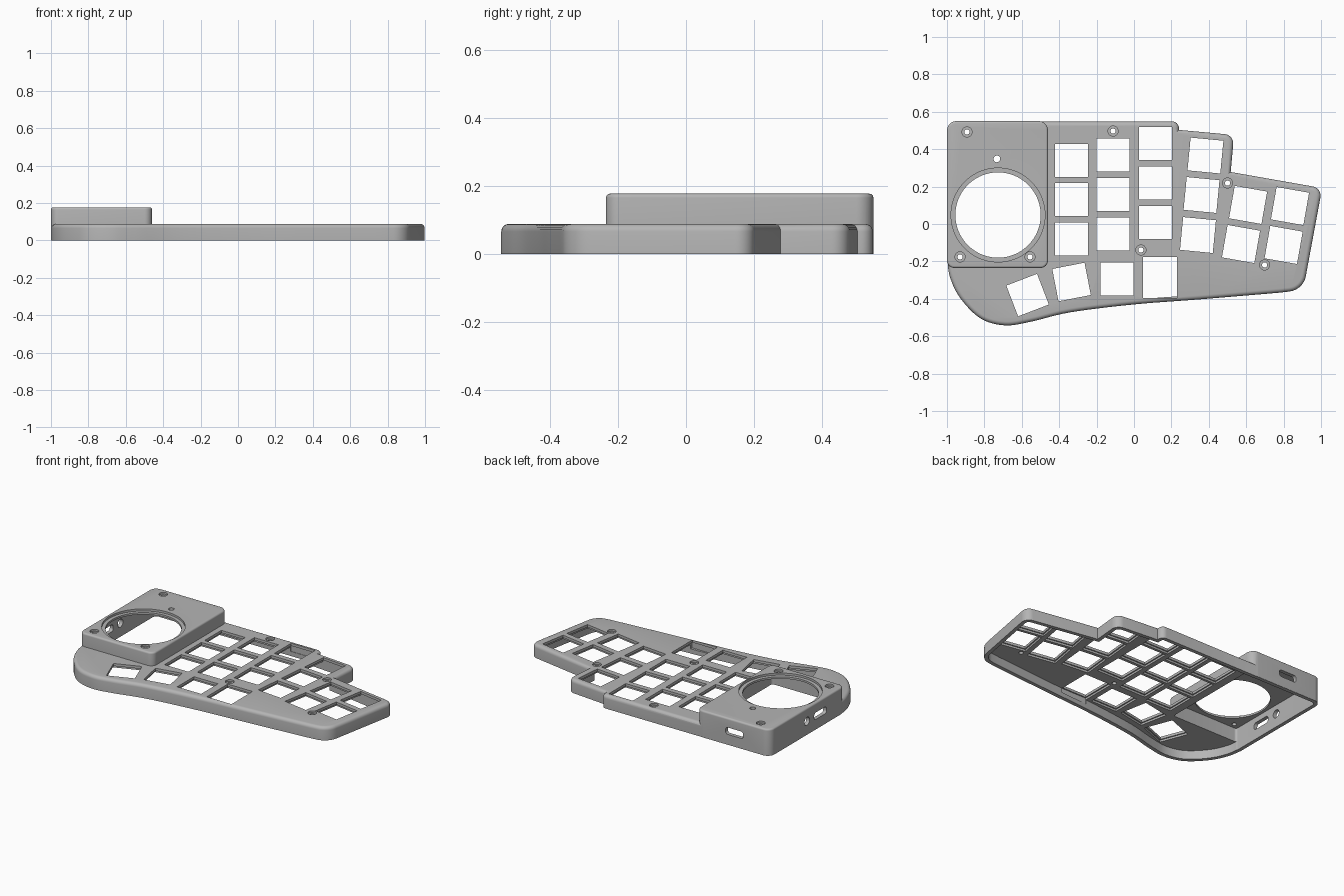
import bpy, bmesh, math
from mathutils import Vector, Matrix

if "Cube" in bpy.data.objects:
    bpy.data.objects.remove(bpy.data.objects["Cube"])

grey = bpy.data.materials.new("plain grey")
grey.use_nodes = True
COL = (0.46, 0.46, 0.46, 1)
grey.diffuse_color = COL
grey.node_tree.nodes["Principled BSDF"].inputs["Base Color"].default_value = COL


def rounded(corners, seg=8):
    """Outline from (x, y, radius) corners."""
    out, n = [], len(corners)
    for i, (x, y, r) in enumerate(corners):
        p = Vector((x, y))
        if r == 0:
            out.append(p)
            continue
        a = (Vector(corners[i - 1][:2]) - p).normalized()
        b = (Vector(corners[(i + 1) % n][:2]) - p).normalized()
        half = a.angle(b) / 2
        c = p + (a + b).normalized() * (r / math.sin(half))
        s = p + a * (r / math.tan(half)) - c
        e = p + b * (r / math.tan(half)) - c
        turn = math.atan2(s.x * e.y - s.y * e.x, s.dot(e))
        out += [c + Matrix.Rotation(turn * k / seg, 2) @ s for k in range(seg + 1)]
    return out


def smooth_path(pts, seg=6):
    """Catmull-Rom samples through the points."""
    v = [Vector(p) for p in [pts[0]] + pts + [pts[-1]]]
    out = []
    for a, b, c, d in zip(v, v[1:], v[2:], v[3:]):
        for k in range(seg):
            t = k / seg
            out.append(0.5 * (2 * b + (c - a) * t + (2 * a - 5 * b + 4 * c - d) * t * t
                              + (3 * b - a - 3 * c + d) * t ** 3))
    return out + [v[-1]]


def circle(r, n=48):
    return [Vector((r * math.cos(2 * math.pi * i / n), r * math.sin(2 * math.pi * i / n)))
            for i in range(n)]


def rect(w, h, r=0):
    return rounded([(-w / 2, -h / 2, r), (w / 2, -h / 2, r), (w / 2, h / 2, r), (-w / 2, h / 2, r)])


def inset(o, d):
    """Move an anticlockwise outline inward by d."""
    out = []
    for i, p in enumerate(o):
        e1 = (p - o[i - 1]).normalized()
        e2 = (o[(i + 1) % len(o)] - p).normalized()
        n1, n2 = Vector((-e1.y, e1.x)), Vector((-e2.y, e2.x))
        out.append(p + (n1 + n2) * (d / (1 + n1.dot(n2))))
    return out


def loft(bm, outline, profile, mat=Matrix()):
    """Closed solid: the outline stacked through (inset, z) steps."""
    area = sum(a.x * b.y - a.y * b.x for a, b in zip(outline, outline[1:] + outline[:1]))
    o = outline if area > 0 else outline[::-1]
    rings = [[bm.verts.new(mat @ Vector((p.x, p.y, z))) for p in inset(o, d)] for d, z in profile]
    n = len(o)
    for lo, hi in zip(rings, rings[1:]):
        for i in range(n):
            j = (i + 1) % n
            bm.faces.new((lo[i], lo[j], hi[j], hi[i]))
    bm.faces.new(rings[0][::-1])
    bm.faces.new(rings[-1])


def make(name, bm):
    bmesh.ops.recalc_face_normals(bm, faces=bm.faces)
    me = bpy.data.meshes.new(name)
    bm.to_mesh(me)
    bm.free()
    me.materials.append(grey)
    ob = bpy.data.objects.new(name, me)
    bpy.context.collection.objects.link(ob)
    return ob


def solid(name, outline, profile):
    bm = bmesh.new()
    loft(bm, outline, profile)
    return make(name, bm)


def domed(z0, z1, r, seg=5):
    """Straight side with a rounded top edge."""
    return [(0, z0)] + [(r * (1 - math.cos(a)), z1 - r + r * math.sin(a))
                        for a in [math.pi / 2 * k / seg for k in range(seg + 1)]]


# Case outline: stepped back edge, slanted right end, sweeping front edge
front = smooth_path([(.78, -.367), (.35, -.403), (0, -.43), (-.34, -.472), (-.55, -.522),
                     (-.69, -.542), (-.82, -.505), (-.93, -.395), (-.985, -.28), (-.998, -.18)])
case_line = rounded([(-.998, .548, .05), (.24, .548, .035), (.24, .503, 0), (.535, .476, .05),
                     (.517, .278, 0), (1.006, .192, .05), (.905, -.352, .1)]
                    + [(p.x, p.y, 0) for p in front])
box_line = rounded([(-1, .55, .05), (-.46, .55, .05), (-.46, -.235, .04), (-1, -.235, .04)])

TOP, ROOF = .088, .177
case = solid("keyboard_case", case_line, domed(0, TOP, .022))
sensor_box = solid("sensor_box", box_line, domed(.0005, ROOF, .012))
case_hollow = solid("case_hollow", case_line, [(.025, -.1), (.025, .058)])
box_hollow = solid("box_hollow", box_line, [(.025, -.12), (.025, .15)])

# Switch openings: x, y, turn in degrees, width, depth
S = .176
keys = [(x, y, 0, S, S) for x, ys in ((-.334, (.340, .131, -.08)), (-.112, (.369, .158, -.053)),
                                      (.115, (.430, .220, .008))) for y in ys]
keys += [(.382, .366, -5.5, S, S), (.361, .155, -5.5, S, S), (.342, -.059, -5.5, S, S),
         (.61, .102, -10, S, S), (.572, -.107, -10, S, S),
         (.834, .096, -10, S, S), (.80, -.112, -10, S, S),
         (.139, -.286, 0, .182, .22), (-.091, -.294, 0, S, S),
         (-.334, -.31, 11, S, S), (-.569, -.38, 21, S, S)]
bm = bmesh.new()
for x, y, turn, w, h in keys:
    m = Matrix.Translation((x, y, 0)) @ Matrix.Rotation(math.radians(turn), 4, 'Z')
    loft(bm, rect(w, h), [(-.008, .03), (-.008, .071), (0, .071), (0, .13)], m)

# Countersunk screw holes
for x, y, z in [(-.893, .492, ROOF), (-.93, -.176, ROOF), (-.556, -.176, ROOF),
                (-.112, .497, TOP), (.5, .219, TOP), (.698, -.219, TOP), (.037, -.139, TOP)]:
    loft(bm, circle(.027, 24), [(.013, z - .06), (.013, z - .012), (0, z - .012), (0, z + .04)],
         Matrix.Translation((x, y, 0)))

# Ball opening with a stepped rim, and the small hole behind it
loft(bm, circle(.251, 96), [(.023, .13), (.023, .163), (0, .163), (0, .22)],
     Matrix.Translation((-.727, .048, 0)))
loft(bm, circle(.018, 24), [(0, .13), (0, .22)], Matrix.Translation((-.733, .348, 0)))

# Ports: slot in the back wall, round hole and slot in the side wall
back = Matrix.Translation((-.74, .55, .092)) @ Matrix.Rotation(math.pi / 2, 4, 'X')
loft(bm, rect(.13, .046, .018), [(0, -.04), (0, .04)], back)
for y, shape in ((.16, circle(.027, 32)), (.02, rect(.046, .13, .018))):
    side = Matrix.Translation((-1, y, .09)) @ Matrix.Rotation(math.pi / 2, 4, 'Y')
    loft(bm, shape, [(0, -.04), (0, .04)], side)
openings = make("openings", bm)

# Combine the shell, hollow it and cut the openings
helpers = [(sensor_box, 'UNION'), (case_hollow, 'DIFFERENCE'),
           (box_hollow, 'DIFFERENCE'), (openings, 'DIFFERENCE')]
for ob, op in helpers:
    ob.hide_render = True
    mod = case.modifiers.new(ob.name, 'BOOLEAN')
    mod.operation, mod.solver, mod.object = op, 'EXACT', ob
bpy.context.view_layer.update()
shell = bpy.data.meshes.new_from_object(case.evaluated_get(bpy.context.evaluated_depsgraph_get()))
case.modifiers.clear()
case.data = shell
for ob, op in helpers:
    bpy.data.objects.remove(ob)

bpy.ops.object.select_all(action='DESELECT')
case.select_set(True)
bpy.context.view_layer.objects.active = case
bpy.ops.object.shade_smooth_by_angle(angle=math.radians(30))
